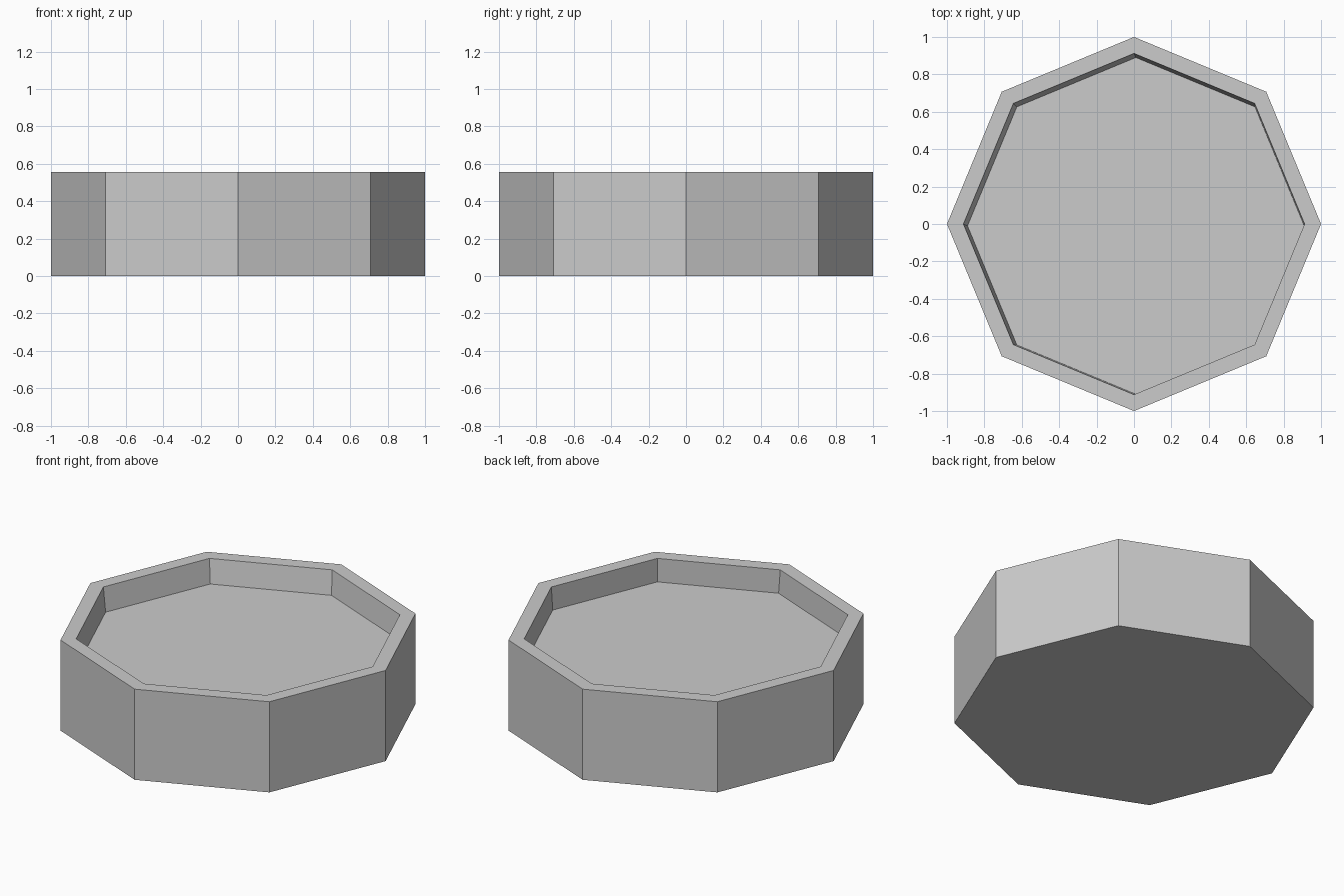
import bpy
import bmesh
from math import cos, sin, tau

if "Cube" in bpy.data.objects:
    bpy.data.objects.remove(bpy.data.objects["Cube"], do_unlink=True)

SIDES = 8
HEIGHT = 0.555
FLOOR = 0.41

grey = bpy.data.materials.new("plain grey")
grey.use_nodes = True
colour = (0.6, 0.6, 0.6, 1)
grey.diffuse_color = colour
grey.node_tree.nodes["Principled BSDF"].inputs["Base Color"].default_value = colour

bm = bmesh.new()


def ring(radius, z, x=0, y=0):
    """One octagonal loop of vertices."""
    return [bm.verts.new((x + radius * cos(tau * i / SIDES),
                          y + radius * sin(tau * i / SIDES), z))
            for i in range(SIDES)]


# Base, outer wall, flat rim, then the recess with its slightly offset floor
loops = [ring(1, 0), ring(1, HEIGHT), ring(0.912, HEIGHT),
         ring(0.9, FLOOR, 0.01, -0.01)]
for low, high in zip(loops, loops[1:]):
    for i in range(SIDES):
        j = (i + 1) % SIDES
        bm.faces.new((low[i], low[j], high[j], high[i]))
bm.faces.new(loops[0][::-1])
bm.faces.new(loops[-1])

mesh = bpy.data.meshes.new("octagonal_basin")
bm.to_mesh(mesh)
bm.free()
mesh.materials.append(grey)
basin = bpy.data.objects.new("octagonal_basin", mesh)
bpy.context.collection.objects.link(basin)
